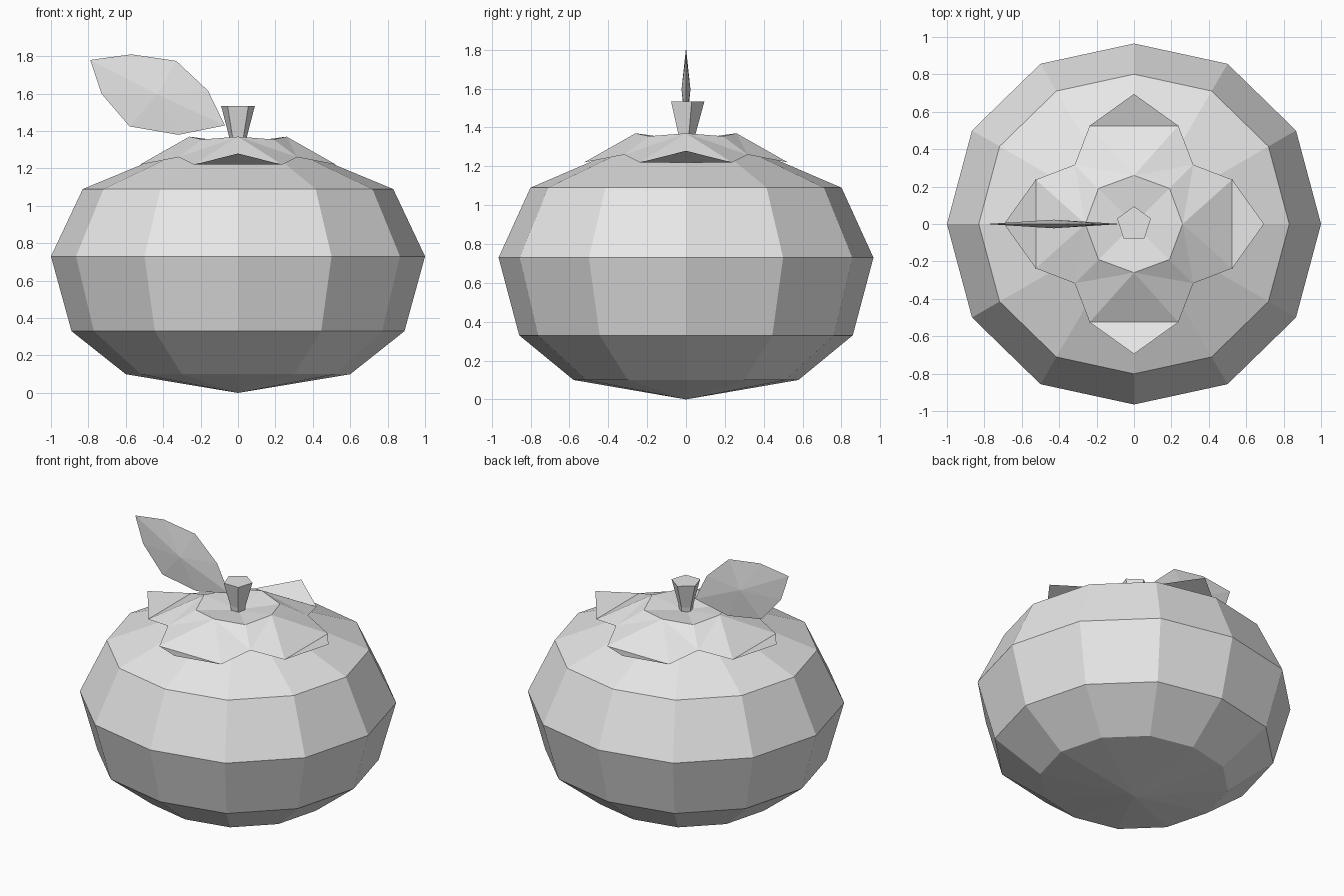
import bpy
import bmesh
from math import sin, cos, pi
from mathutils import Matrix, Vector

cube = bpy.data.objects.get("Cube")
if cube:
    bpy.data.objects.remove(cube, do_unlink=True)

# Single matte colour for every part
grey = bpy.data.materials.new("light_grey")
grey.use_nodes = True
colour = (0.8, 0.8, 0.8, 1.0)
grey.diffuse_color = colour
grey.node_tree.nodes["Principled BSDF"].inputs["Base Color"].default_value = colour


def finish(name, bm, closed=True):
    """Turn a bmesh into a flat-shaded object."""
    if closed:
        bmesh.ops.recalc_face_normals(bm, faces=bm.faces)
    mesh = bpy.data.meshes.new(name)
    bm.to_mesh(mesh)
    bm.free()
    mesh.materials.append(grey)
    obj = bpy.data.objects.new(name, mesh)
    bpy.context.scene.collection.objects.link(obj)
    return obj


def lathe(name, profile, sides, start=0.0, shape=lambda s: s):
    """Revolve (radius, height) pairs; a zero radius makes a pole."""
    bm = bmesh.new()
    rings = []
    for radius, z in profile:
        if radius == 0:
            rings.append([bm.verts.new((0, 0, z))] * sides)
            continue
        angles = [start + 2 * pi * i / sides for i in range(sides)]
        rings.append([bm.verts.new((radius * cos(a), radius * shape(sin(a)), z))
                      for a in angles])
    for low, high in zip(rings, rings[1:]):
        for i in range(sides):
            j = (i + 1) % sides
            corners = dict.fromkeys((low[i], low[j], high[j], high[i]))
            bm.faces.new(list(corners))
    return finish(name, bm)


# Squat round body, slightly flattened at front and back
body_profile = [(0, 0), (0.6, 0.1), (0.89, 0.33), (1, 0.73),
                (0.83, 1.09), (0.25, 1.33), (0, 1.31)]
lathe("body", body_profile, 12, shape=lambda s: s * (1 - 0.035 * s ** 8))

# Flared five-sided stem
lathe("stem", [(0, 1.33), (0.045, 1.33), (0.05, 1.37), (0.095, 1.535), (0, 1.535)],
      5, start=pi / 2)

# Four-petalled calyx: one petal turned about the middle, tips lifted
bm = bmesh.new()
for k in range(4):
    turn = Matrix.Rotation(k * pi / 2, 3, "Z")
    points = {
        "middle": (0, 0, 1.335), "inner": (0.26, 0, 1.37), "tip": (0.695, 0, 1.28),
        "right": (0.525, -0.237, 1.22), "left": (0.525, 0.237, 1.22),
        "notch_r": (0.317, -0.317, 1.26), "notch_l": (0.317, 0.317, 1.26),
        "diag_r": (0.19, -0.19, 1.355), "diag_l": (0.19, 0.19, 1.355),
    }
    v = {key: bm.verts.new(turn @ Vector(p)) for key, p in points.items()}
    for names in (("inner", "right", "left"), ("right", "tip", "left"),
                  ("inner", "left", "notch_l"), ("inner", "notch_l", "diag_l"),
                  ("inner", "notch_r", "right"), ("inner", "diag_r", "notch_r"),
                  ("middle", "inner", "diag_l"), ("middle", "diag_r", "inner")):
        bm.faces.new([v[n] for n in names])
bmesh.ops.remove_doubles(bm, verts=bm.verts, dist=0.001)
finish("calyx", bm, closed=False)

# Thin leaf: outline joined to a raised centre on both sides
outline = [(-0.79, 1.78), (-0.57, 1.81), (-0.33, 1.775), (-0.16, 1.615),
           (-0.07, 1.43), (-0.32, 1.38), (-0.58, 1.425), (-0.73, 1.6)]
bm = bmesh.new()
rim = [bm.verts.new((x, 0, z)) for x, z in outline]
for y in (-0.023, 0.023):
    centre = bm.verts.new((-0.43, y, 1.595))
    for a, b in zip(rim, rim[1:] + rim[:1]):
        bm.faces.new((a, b, centre))
finish("leaf", bm)
